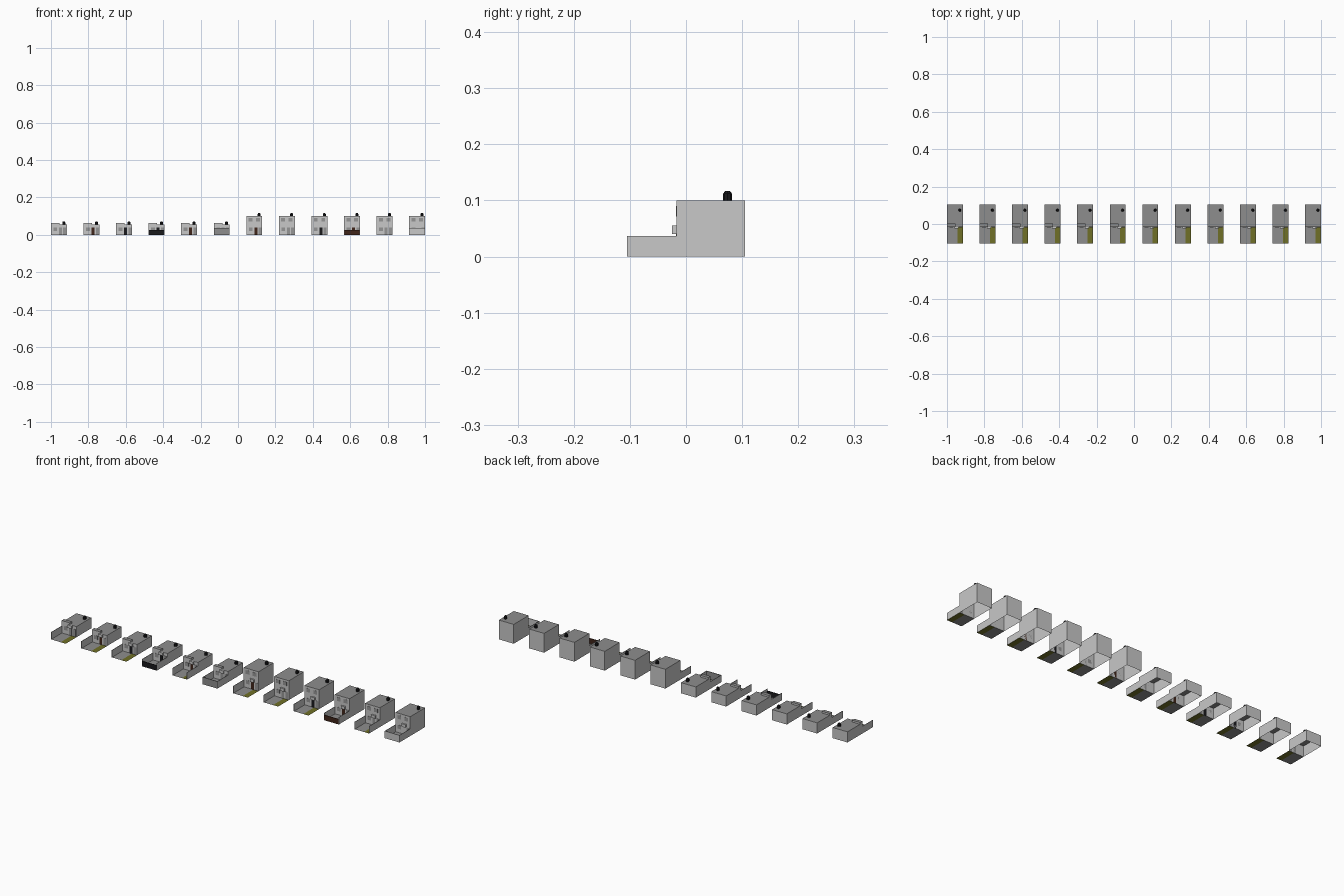
import bpy, bmesh

if "Cube" in bpy.data.objects:
    bpy.data.objects.remove(bpy.data.objects["Cube"])


def material(name, r, g, b):
    m = bpy.data.materials.new(name)
    m.use_nodes = True
    m.diffuse_color = (r, g, b, 1)
    m.node_tree.nodes["Principled BSDF"].inputs["Base Color"].default_value = (r, g, b, 1)
    return m


WALL = material("light_grey_wall", 0.58, 0.58, 0.58)
ROOF = material("mid_grey_roof", 0.27, 0.27, 0.27)
GLASS = material("grey_window", 0.3, 0.3, 0.3)
GRASS = material("olive_grass", 0.16, 0.16, 0.02)
BLACK = material("black_paint", 0.01, 0.01, 0.012)
BROWN = material("brown_wood", 0.05, 0.018, 0.01)

WIDTH, HALF = 0.085, 0.0425
FRONT, BACK, STREET = -0.017, 0.105, -0.105
WALL_TOP = 0.037


def finish(name, bm, mats):
    mesh = bpy.data.meshes.new(name)
    bm.to_mesh(mesh)
    bm.free()
    for m in mats:
        mesh.materials.append(m)
    obj = bpy.data.objects.new(name, mesh)
    bpy.context.collection.objects.link(obj)
    return obj


def box(name, x, y, z, mat, top=None, open_bottom=False):
    """Box between (min, max) pairs; the upward face may have its own colour."""
    bm = bmesh.new()
    bmesh.ops.create_cube(bm, size=1)
    for v in bm.verts:
        v.co = [r[0] if c < 0 else r[1] for c, r in zip(v.co, (x, y, z))]
    bm.normal_update()
    for f in bm.faces:
        f.material_index = int(top is not None and f.normal.z > 0.5)
    if open_bottom:
        bmesh.ops.delete(bm, geom=[f for f in bm.faces if f.normal.z < -0.5], context="FACES_ONLY")
    return finish(name, bm, [mat, top or mat])


def ground(name, x, y, z, mat):
    bm = bmesh.new()
    bm.faces.new([bm.verts.new((a, b, z)) for a, b in
                  ((x[0], y[0]), (x[1], y[0]), (x[1], y[1]), (x[0], y[1]))])
    return finish(name, bm, [mat])


def chimney(name, x, y, z):
    """Octagonal pot with a tapered cap."""
    bm = bmesh.new()
    bmesh.ops.create_cone(bm, cap_ends=True, segments=8, radius1=0.008, radius2=0.008, depth=0.012)
    bm.normal_update()
    cap = max(bm.faces, key=lambda f: f.normal.z)
    rim = bmesh.ops.extrude_face_region(bm, geom=[cap])["geom"]
    bmesh.ops.delete(bm, geom=[cap], context="FACES_ONLY")
    for v in rim:
        if isinstance(v, bmesh.types.BMVert):
            v.co = (v.co.x * 0.5, v.co.y * 0.5, v.co.z + 0.005)
    bmesh.ops.translate(bm, vec=(x, y, z + 0.006), verts=bm.verts)
    return finish(name, bm, [BLACK])


def house(number, cx, tall, door, right_wall, fence):
    def at(a, b):
        return (cx + a, cx + b)

    def plate(part, a, b, z0, z1, mat):
        box(f"{part}_{number}", at(a, b), (FRONT - 0.001, FRONT), (z0, z1), mat)

    height = 0.1 if tall else 0.055
    # House shell, open underneath
    box(f"house_body_{number}", at(-HALF, HALF), (FRONT, BACK), (0, height), WALL, ROOF, True)
    chimney(f"chimney_{number}", cx + 0.026, 0.074, height)
    if not tall:
        box(f"raised_gable_{number}", at(-HALF, 0.003), (FRONT, 0.002), (height, 0.064), WALL, ROOF, True)

    # Windows, door and porch
    plate("lower_window", -0.029, -0.009, 0.02, 0.039, GLASS)
    plate("front_door", 0.0, 0.016, 0, 0.04, door)
    plate("side_panel", 0.023, 0.039, 0, 0.039, GLASS)
    if tall:
        for side, a in (("right", -0.03), ("left", 0.01)):
            plate(f"upper_window_{side}", a, a + 0.021, 0.071, 0.09, GLASS)
    box(f"porch_canopy_{number}", at(-0.002, 0.02), (-0.025, FRONT), (0.04, 0.055), WALL)

    # Yard with a grass strip
    ground(f"yard_{number}", at(-HALF, 0.013), (STREET, FRONT), 0, ROOF)
    ground(f"grass_strip_{number}", at(0.013, HALF), (STREET, FRONT), 0, GRASS)

    # Garden walls and front fence
    box(f"garden_wall_right_{number}", at(-HALF, -HALF + 0.002), (STREET, FRONT), (0, WALL_TOP), WALL, ROOF)
    if right_wall:
        box(f"garden_wall_left_{number}", at(HALF - 0.002, HALF), (STREET, FRONT), (0, WALL_TOP), WALL, ROOF)
    if fence:
        mat, top = fence
        box(f"front_fence_{number}", at(-HALF, HALF), (STREET, STREET + 0.003), (0, top), mat)


# Six low houses followed by six tall ones: door, second garden wall, fence
low_row = [
    (GLASS, False, None), (BROWN, False, None), (BLACK, False, None),
    (BLACK, True, (BLACK, 0.027)), (BROWN, True, None), (GLASS, True, (ROOF, WALL_TOP)),
]
tall_row = [
    (BROWN, False, None), (GLASS, False, None), (BLACK, False, None),
    (BROWN, True, (BROWN, 0.027)), (GLASS, True, None), (WALL, True, (WALL, WALL_TOP)),
]
pitch = (2 - WIDTH) / 11
for i, (door, right_wall, fence) in enumerate(low_row + tall_row):
    house(i + 1, -1 + HALF + pitch * i, i >= 6, door, right_wall, fence)
